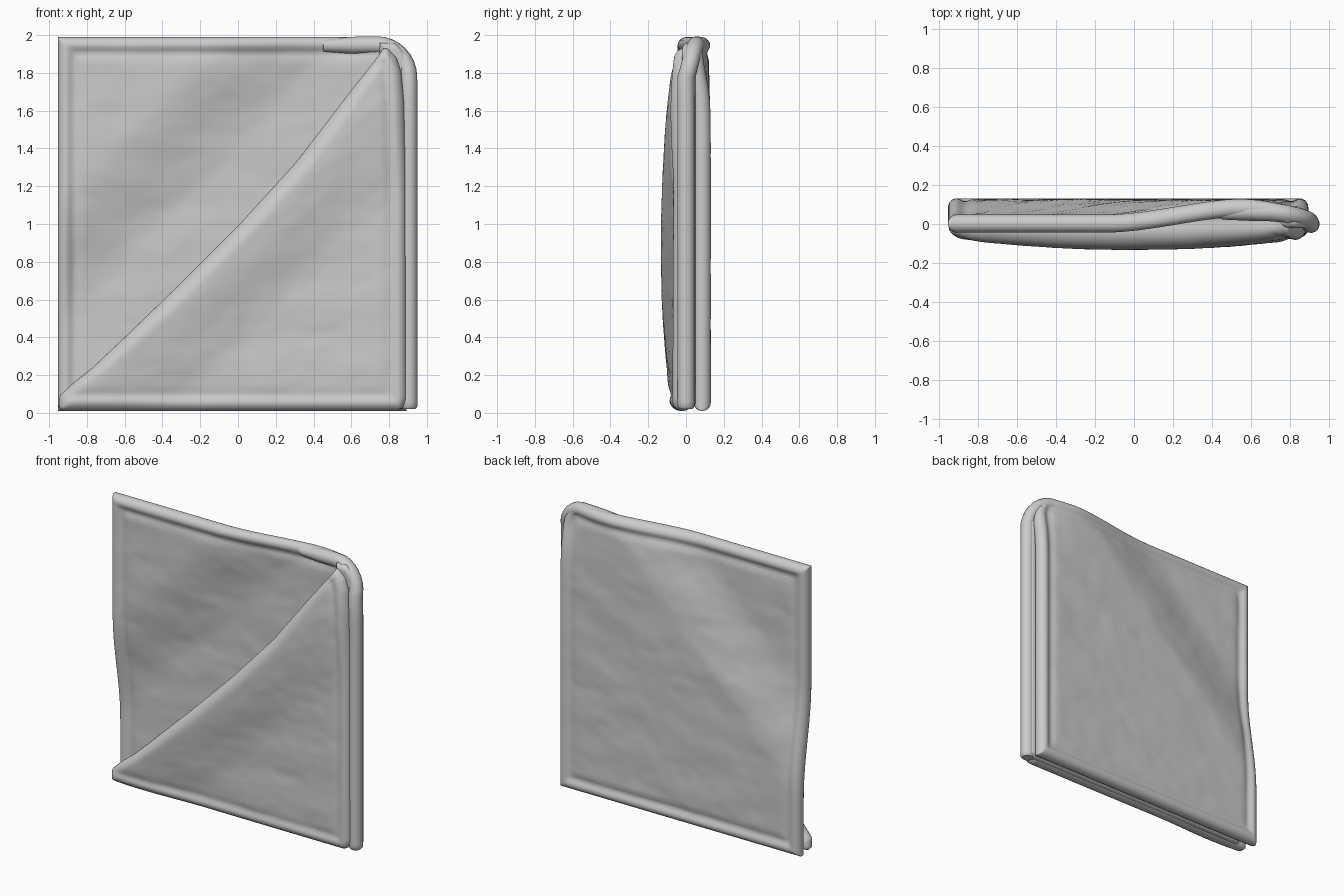
import bpy, bmesh, math
from mathutils import Vector, noise

if "Cube" in bpy.data.objects:
    bpy.data.objects.remove(bpy.data.objects["Cube"])

TOP = 1.99


def lerp_table(pts, t):
    if t <= pts[0][0]:
        return pts[0][1]
    for (a, p), (b, q) in zip(pts, pts[1:]):
        if t <= b:
            return p + (q - p) * (t - a) / (b - a)
    return pts[-1][1]


def smooth(a, b, t):
    t = max(0, min(1, (t - a) / (b - a)))
    return t * t * (3 - 2 * t)


def samples(n=56):
    # parameters crowded toward both ends so the rolled hems are round
    ends = [0, .0015, .005, .01, .016, .022, .028, .035, .043, .052, .062]
    mid = [.075 + .85 * i / n for i in range(n + 1)]
    return ends + mid + [1 - e for e in reversed(ends)]


def wrinkle(x, z, seed):
    return (.006 * noise.noise(Vector((x * 3, z * 6, seed)))
            + .003 * noise.noise(Vector((x * 9, z * 18, seed + 5))))


def cloth(name, z0, z1, left, right, mid, half, dip=.008, seed=0.0):
    """Thick padded sheet with rounded, beaded edges."""
    bm = bmesh.new()
    S = samples()
    sides = []
    for sign in (-1, 1):
        grid = []
        for v in S:
            z = z0 + (z1 - z0) * v
            xl, xr = left(z), right(z)
            row = []
            for u in S:
                x = xl + (xr - xl) * u
                # distance to the nearest edge drives the hem profile
                slope = .7 if name != "back_panel" else 1
                d = min((x - xl) * slope, xr - x, z - z0, z1 - z)
                h = half(x, z)
                k = math.sqrt(max(0, 1 - (1 - min(d / h, 1)) ** 2))
                hem = min(xr - x, z - z0, z1 - z)
                if name == "back_panel":
                    hem = d
                groove = dip * math.exp(-((hem - .085) / .025) ** 2)
                pad = dip * .6 * smooth(.05, .1, hem)
                y = mid(x, z) + sign * (h - groove - pad) * k
                y += wrinkle(x, z, seed) * smooth(.03, .15, d)
                row.append(bm.verts.new((x, y, z)))
            grid.append(row)
        sides.append(grid)
        for r0, r1 in zip(grid, grid[1:]):
            for i in range(len(S) - 1):
                bm.faces.new((r0[i], r0[i + 1], r1[i + 1], r1[i]))
    bmesh.ops.remove_doubles(bm, verts=bm.verts, dist=.00005)
    bmesh.ops.recalc_face_normals(bm, faces=bm.faces)
    me = bpy.data.meshes.new(name)
    bm.to_mesh(me)
    bm.free()
    for p in me.polygons:
        p.use_smooth = True
    ob = bpy.data.objects.new(name, me)
    bpy.context.collection.objects.link(ob)
    return ob


# diagonal fold line: x as a function of z
FOLD = [(0.01, -.93), (.03, -.95), (.09, -.945), (.16, -.87), (.24, -.77), (.4, -.6), (.7, -.29),
        (.99, 0), (1.33, .31), (1.67, .57), (1.86, .72), (1.93, .77)]
FLAP_RIGHT = [(.01, .84), (.03, .875), (.07, .893), (1.3, .89), (1.65, .88),
              (1.8, .865), (1.88, .84), (1.93, .79)]


def fold(z):
    return lerp_table(FOLD, z)


def corner(edge, r):
    def f(z):
        over = max(0, z - (TOP - r))
        return edge - r + math.sqrt(max(0, r * r - over * over))
    return f


# back panel: steps backward where the folded layers lie in front of it
def back_mid(x, z):
    q = (z - 1 - x) / math.sqrt(2)
    drop = .05 * math.exp(-((x - .9) ** 2 + (z - 1.95) ** 2) / .04)
    return .002 + .083 * smooth(.78, .25, q) - drop


cloth("back_panel", .01, TOP, lambda z: -.953, corner(.893, .17),
      back_mid, lambda x, z: .047, .012, 2.0)

# middle layer between back panel and flap
cloth("middle_layer", .02, TOP - .03, lambda z: min(fold(z) + .08, .75),
      corner(.92, .2), lambda x, z: .015, lambda x, z: .035, 0, 4.0)


# front flap: puffed along the diagonal, thinning to the right edge
def flap_front(x, z):
    t = (x - fold(z)) * .7
    s = max(0, min(1, (z + x + .95) / 3.65))
    taper = math.sin(math.pi * max(.0, min(1, s))) ** .5
    ridge = 1 - smooth(.06, .5, t)
    return -.05 - taper * (.022 + .066 * ridge)


def flap_back(x, z):
    return .035 - .01 * smooth(1.5, 1.93, z)


cloth("front_flap", .01, 1.93, fold, lambda z: lerp_table(FLAP_RIGHT, z),
      lambda x, z: (flap_front(x, z) + flap_back(x, z)) / 2,
      lambda x, z: (flap_back(x, z) - flap_front(x, z)) / 2, .008, 7.0)

# rolled hem running over the top corner and down the right side
path = [(.45, .055, TOP - .046), (.6, .062, TOP - .044), (.7, .06, TOP - .042)]
for i in range(1, 9):
    a = math.pi / 2 * (1 - i / 8)
    path.append((.73 + .173 * math.cos(a), .06 * (1 - i / 8) ** .8,
                 TOP - .213 + .173 * math.sin(a)))
path += [(.905, 0, z) for z in (1.6, 1.3, 1.0, .7, .4, .2, .06, .035, .02)]
cu = bpy.data.curves.new("side_hem", 'CURVE')
cu.dimensions = '3D'
cu.bevel_depth = .046
cu.bevel_resolution = 5
cu.use_fill_caps = True
sp = cu.splines.new('POLY')
sp.points.add(len(path) - 1)
for i, (p, c) in enumerate(zip(sp.points, path)):
    p.co = (*c, 1)
    p.radius = {0: .7, len(path) - 1: .75}.get(i, 1)
hem_ob = bpy.data.objects.new("side_hem", cu)
bpy.context.collection.objects.link(hem_ob)
bpy.context.view_layer.objects.active = hem_ob
hem_ob.select_set(True)
bpy.ops.object.convert(target='MESH')
bpy.ops.object.shade_smooth_by_angle(angle=math.radians(50))
